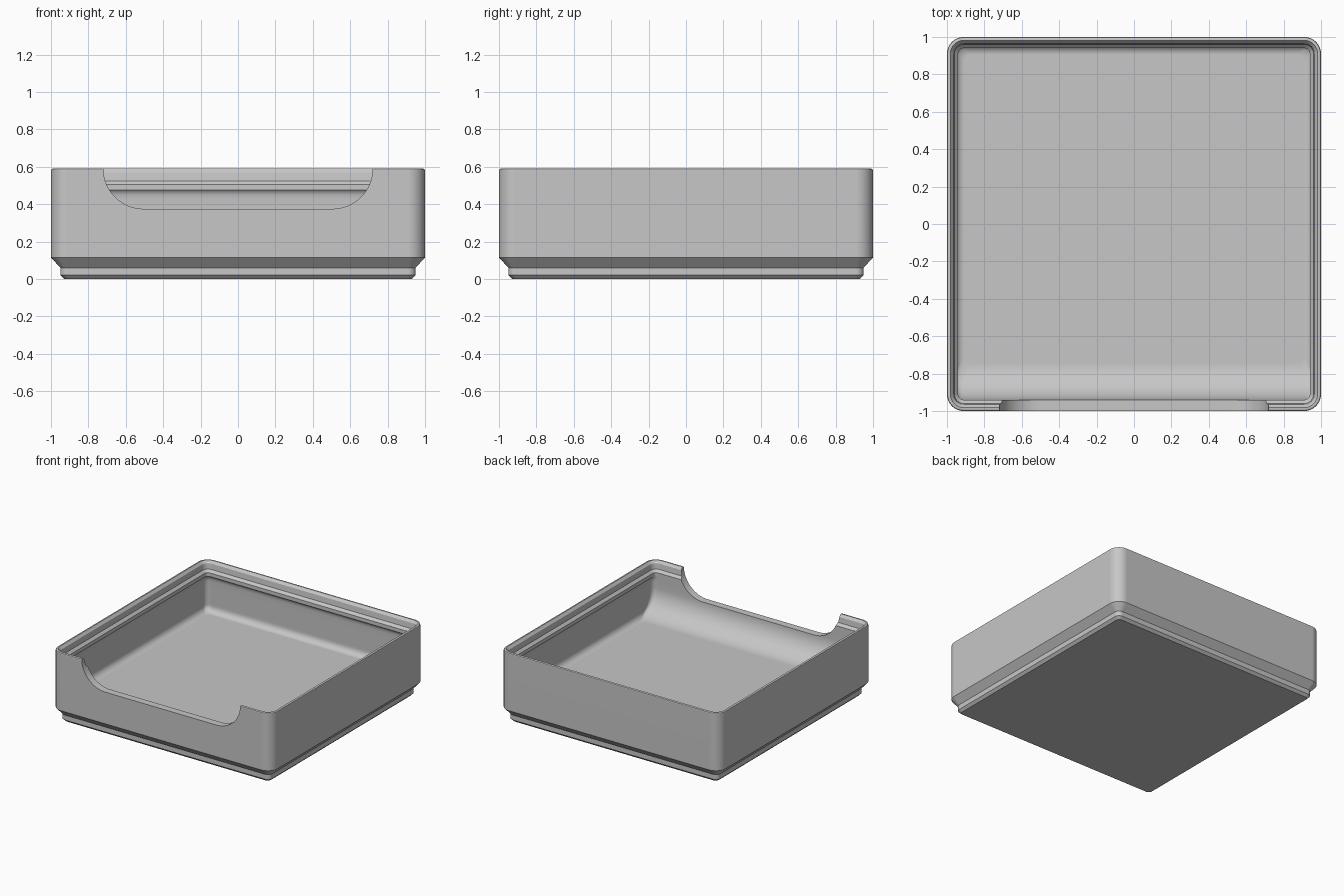
import bpy, bmesh, math

cube = bpy.data.objects.get("Cube")
if cube:
    bpy.data.objects.remove(cube, do_unlink=True)

grey = bpy.data.materials.new("plastic grey")
grey.use_nodes = True
colour = (0.57, 0.57, 0.57, 1)
grey.diffuse_color = colour
grey.node_tree.nodes["Principled BSDF"].inputs["Base Color"].default_value = colour


def make_object(name, bm):
    bmesh.ops.recalc_face_normals(bm, faces=bm.faces)
    mesh = bpy.data.meshes.new(name)
    bm.to_mesh(mesh)
    bm.free()
    obj = bpy.data.objects.new(name, mesh)
    bpy.context.collection.objects.link(obj)
    return obj


def rounded_ring(bm, half, front, z, radius, steps=8):
    """Rounded square whose front side may sit at its own distance."""
    verts = []
    for k, (sx, sy) in enumerate([(1, 1), (-1, 1), (-1, -1), (1, -1)]):
        depth = half if sy > 0 else front
        for i in range(steps + 1):
            a = (k + i / steps) * math.pi / 2
            verts.append(bm.verts.new((sx * (half - radius) + radius * math.cos(a),
                                       sy * (depth - radius) + radius * math.sin(a), z)))
    return verts


# Outside: stepped foot, walls and rim; then the stacking lip going down inside
levels = [(0.93, 0.0), (0.95, 0.02), (0.95, 0.06), (1.0, 0.115), (1.0, 0.58),
          (0.997, 0.587), (0.99, 0.59), (0.982, 0.59), (0.965, 0.57),
          (0.96, 0.525), (0.94, 0.505), (0.94, 0.475)]
rings = [(h, h, z, max(0.03, h - 0.91)) for h, z in levels]

# Undercut below the lip; the front wall stays flush with the lip
rings += [(h, 0.94, z, 0.04) for h, z in [(0.95, 0.465), (0.955, 0.45), (0.957, 0.43)]]

# Inside walls: wide scoop at the front, small fillet on the other sides
floor, scoop, fillet = 0.18, 0.2, 0.05
for i in range(17):
    a = i / 16 * math.pi / 2
    z = floor + scoop * (1 - math.sin(a))
    front = 0.94 - scoop * (1 - math.cos(a))
    drop = min(1, max(0, (floor + fillet - z) / fillet))
    half = 0.957 - fillet * (1 - math.sqrt(1 - drop * drop))
    rings.append((half, front, z, 0.04))

bm = bmesh.new()
loops = [rounded_ring(bm, *r) for r in rings]
for low, high in zip(loops, loops[1:]):
    for i in range(len(low)):
        j = (i + 1) % len(low)
        bm.faces.new((low[i], low[j], high[j], high[i]))
bm.faces.new(loops[0])
bm.faces.new(loops[-1])
bin_body = make_object("storage_bin", bm)
bin_body.data.materials.append(grey)

# Cutter for the access notch in the front wall
bm = bmesh.new()
arc = [(0.505 + 0.215 * math.cos(t), 0.59 - 0.215 * math.sin(t))
       for t in (i / 16 * math.pi / 2 for i in range(17))]
outline = [(0.72, 0.8)] + arc
outline += [(-x, z) for x, z in reversed(outline)]
face = bm.faces.new([bm.verts.new((x, -1.1, z)) for x, z in outline])
extruded = bmesh.ops.extrude_face_region(bm, geom=[face])["geom"]
bmesh.ops.translate(bm, vec=(0, 0.25, 0),
                    verts=[g for g in extruded if isinstance(g, bmesh.types.BMVert)])
cutter = make_object("notch_cutter", bm)
cutter.data.materials.append(grey)
cutter.hide_render = True

# Cut the notch, then drop the cutter
notch = bin_body.modifiers.new("notch", 'BOOLEAN')
notch.operation = 'DIFFERENCE'
notch.solver = 'EXACT'
notch.object = cutter
bpy.ops.object.select_all(action='DESELECT')
bpy.context.view_layer.objects.active = bin_body
bin_body.select_set(True)
bpy.ops.object.modifier_apply(modifier="notch")
bpy.data.objects.remove(cutter, do_unlink=True)

# Soft corners and fillets, crisp chamfers, flat walls
bpy.ops.object.shade_smooth_by_angle(angle=math.radians(28))
weighted = bin_body.modifiers.new("flat_walls", 'WEIGHTED_NORMAL')
weighted.keep_sharp = True
